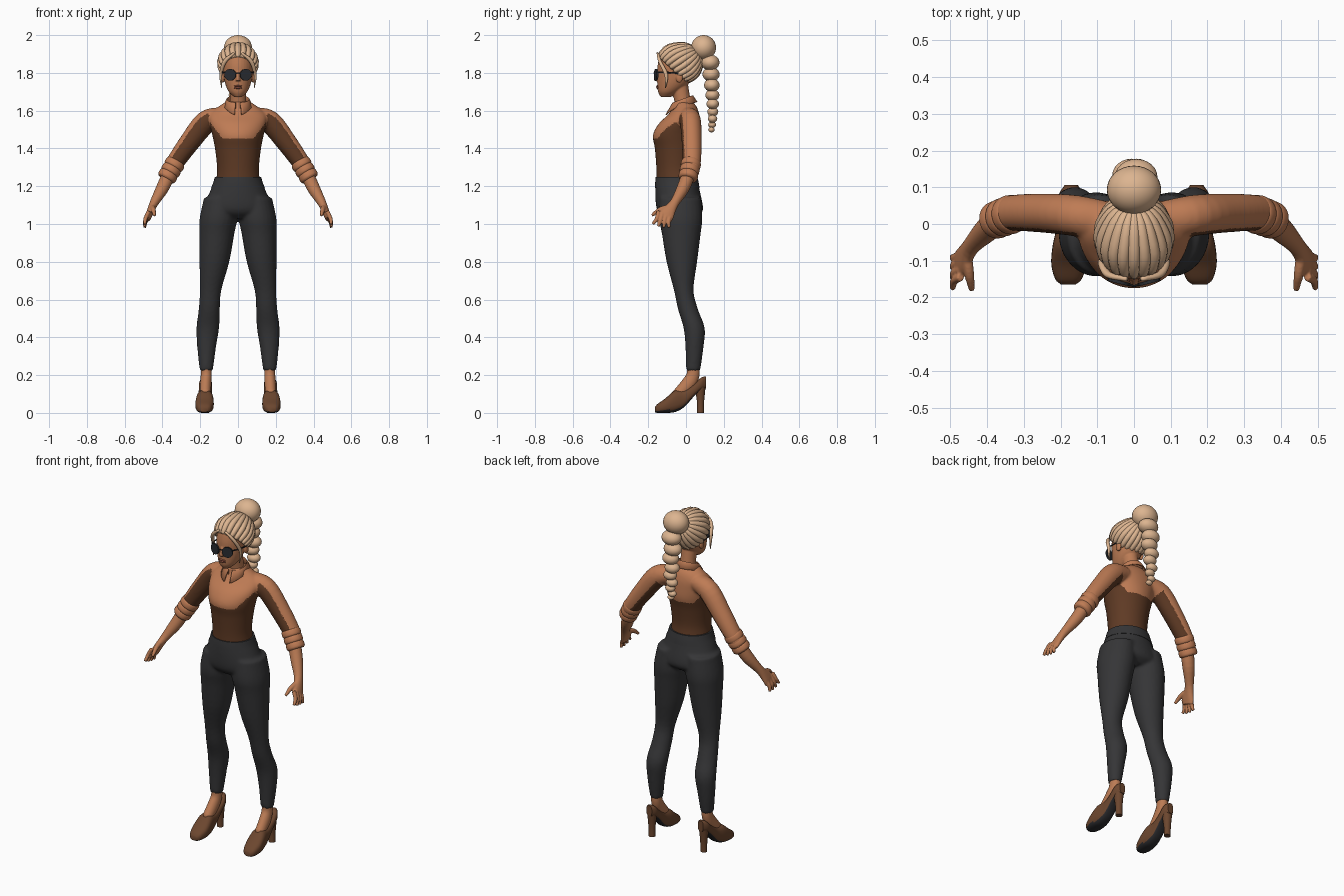
import bpy, bmesh, math
from mathutils import Vector, Matrix

cube = bpy.data.objects.get("Cube")
if cube:
    bpy.data.objects.remove(cube)

X, Y, Z = Vector((1, 0, 0)), Vector((0, 1, 0)), Vector((0, 0, 1))
SIDES = (1, -1)


def material(name, r, g, b):
    m = bpy.data.materials.new(name)
    m.use_nodes = True
    m.diffuse_color = (r, g, b, 1)
    node = next(n for n in m.node_tree.nodes if n.type == 'BSDF_PRINCIPLED')
    node.inputs["Base Color"].default_value = (r, g, b, 1)
    node.inputs["Roughness"].default_value = 0.8
    return m


skin = material("skin", .5, .2, .09)
shirt_light = material("shirt_tan", .52, .2, .09)
shirt_dark = material("shirt_brown", .115, .043, .018)
trouser = material("trouser_charcoal", .036, .036, .038)
leather = material("shoe_leather", .15, .062, .028)
sole = material("sole_black", .025, .025, .028)
blonde = material("hair_blonde", .72, .46, .28)
dark_glass = material("glasses_black", .022, .025, .03)
lip = material("lip", .33, .1, .06)


def smooth_path(points, steps):
    """Catmull-Rom interpolation through points of any dimension."""
    p = [Vector(q) for q in points]
    p = [p[0] * 2 - p[1]] + p + [p[-1] * 2 - p[-2]]
    out = []
    for a, b, c, d in zip(p, p[1:], p[2:], p[3:]):
        for i in range(steps):
            t = i / steps
            out.append((b * 2 + (c - a) * t + (a * 2 - b * 5 + c * 4 - d) * t ** 2
                        + (b * 3 - a - c * 3 + d) * t ** 3) / 2)
    return out + [p[-2]]


def loft(bm, points, side=X, normal=None, n=24, steps=4, power=1, flip=1):
    """Closed tube through (x, y, z, radius_u, radius_v); flip=-1 mirrors in x."""
    path = smooth_path([(p[0] * flip, *p[1:]) for p in points], steps)
    rings = []
    for i, q in enumerate(path):
        t = normal or (path[min(i + 1, len(path) - 1)].xyz - path[max(i - 1, 0)].xyz).normalized()
        v = t.cross(side).normalized()
        u = v.cross(t)
        ring = []
        for k in range(n):
            a = math.tau * k / n
            c, s = math.cos(a), math.sin(a)
            c, s = (math.copysign(abs(w) ** power, w) for w in (c, s))
            co = q.xyz + u * c * max(q[3], .001) + v * s * max(q[4], .001)
            co.z = max(co.z, 0)
            ring.append(bm.verts.new(co))
        rings.append(ring)
    for r, w in zip(rings, rings[1:]):
        for k in range(n):
            bm.faces.new((r[k], r[k - 1], w[k - 1], w[k]))
    bm.faces.new(rings[0])
    bm.faces.new(rings[-1][::-1])


def ball(bm, centre, radii, seg=24):
    bmesh.ops.create_uvsphere(bm, u_segments=seg, v_segments=seg // 2, radius=1,
                              matrix=Matrix.Translation(centre) @ Matrix.Diagonal((*radii, 1)))


def build(name, bm, mats, voxel=0, relax=4, rule=None, sharp=False):
    """Make an object; voxel fuses overlapping shells; rule picks the material per face."""
    bmesh.ops.recalc_face_normals(bm, faces=bm.faces)
    me = bpy.data.meshes.new(name)
    bm.to_mesh(me)
    bm.free()
    ob = bpy.data.objects.new(name, me)
    bpy.context.collection.objects.link(ob)
    if voxel:
        rm = ob.modifiers.new("fuse", 'REMESH')
        rm.mode, rm.voxel_size = 'VOXEL', voxel
        sm = ob.modifiers.new("relax", 'SMOOTH')
        sm.factor, sm.iterations = .5, relax
        dg = bpy.context.evaluated_depsgraph_get()
        ob.data = bpy.data.meshes.new_from_object(ob.evaluated_get(dg), depsgraph=dg)
        ob.modifiers.clear()
        ob.data.name = name
    ob.data.materials.clear()
    for m in mats:
        ob.data.materials.append(m)
    for f in ob.data.polygons:
        f.use_smooth = True
        f.material_index = rule(f.center, f.normal) if rule else 0
    if sharp:
        bpy.ops.object.select_all(action='DESELECT')
        ob.select_set(True)
        bpy.context.view_layer.objects.active = ob
        bpy.ops.object.shade_smooth_by_angle(angle=math.radians(40))
    return ob


# Trousers: hips and both legs fused
bm = bmesh.new()
loft(bm, [(0, -.05, 1.25, .118, .108), (0, -.045, 1.18, .145, .117), (0, -.035, 1.1, .178, .124),
          (0, -.03, 1.06, .175, .115), (0, -.03, 1.03, .1, .08)], normal=Z, n=40)
for s in SIDES:
    loft(bm, [(.09, -.03, 1.14, .09, .11), (.103, -.028, 1.03, .1, .115), (.112, -.025, .95, .093, .103),
              (.125, -.022, .8, .079, .081), (.145, -.012, .65, .057, .052), (.152, .01, .55, .056, .053),
              (.16, .043, .45, .06, .056), (.166, .045, .35, .05, .048), (.168, .038, .225, .035, .038)],
         normal=Z, flip=s)
build("trousers", bm, [trouser], .009)

bm = bmesh.new()
loft(bm, [(0, -.05, 1.25, .122, .11), (0, -.048, 1.22, .131, .115), (0, -.046, 1.19, .143, .118)],
     normal=Z, n=48)
build("waistband", bm, [trouser], sharp=True)


# Shirt: torso and sleeves fused, brown below the chest and under the arms
def shirt_rule(c, n):
    ax, s = abs(c.x), math.copysign(1, c.x)
    if ax < .15:
        return int(c.z < 1.45 + max(0, ax - .08) * 1.3)
    return int(n.dot(Vector((.62 * s, .5, .6))) < .1)


bm = bmesh.new()
loft(bm, [(0, -.05, 1.23, .115, .105), (0, -.055, 1.3, .111, .102), (0, -.053, 1.4, .122, .112),
          (0, -.05, 1.47, .136, .125), (0, -.035, 1.53, .15, .11), (0, -.012, 1.58, .15, .082),
          (0, -.005, 1.62, .105, .062), (0, -.015, 1.65, .06, .048)], normal=Z, n=48)
for s in SIDES:
    loft(bm, [(.09, .01, 1.57, .055, .05), (.17, .024, 1.54, .056, .06), (.255, .03, 1.435, .053, .055),
              (.33, .03, 1.33, .049, .048), (.37, .02, 1.265, .044, .043)], side=Y, flip=s)
build("shirt", bm, [shirt_light, shirt_dark], .007, 6, shirt_rule)

# Rolled cuffs
for s, tag in zip(SIDES, ("left", "right")):
    bm = bmesh.new()
    a, b = Vector((.325, .03, 1.335)), Vector((.378, .01, 1.245))
    for i in range(3):
        c, d = a.lerp(b, i / 3), a.lerp(b, (i + 1.25) / 3)
        r = .052 - .001 * i
        loft(bm, [(*c, r - .008, r - .008), (*c.lerp(d, .25), r, r), (*c.lerp(d, .75), r + .001, r + .001),
                  (*d, r - .006, r - .006)], side=Y, flip=s)
    build(tag + "_cuff", bm, [shirt_light])

# Folded shirt collar
bm = bmesh.new()
rows, count = [], 40
for i in range(count + 1):
    a = -math.pi / 2 + .2 + (math.tau - .4) * i / count
    c, sn = math.cos(a), math.sin(a)
    f = (1 - sn) / 2
    top = 1.682 - .04 * f
    low = .078 + .015 * f ** 6
    rows.append([bm.verts.new(p) for p in (
        (.054 * c, -.018 + .05 * sn, top - .04), (.06 * c, -.018 + .055 * sn, top),
        (low * c, -.018 + low * sn, top - .035 - .03 * f ** 8))])
for p, q in zip(rows, rows[1:]):
    for j in range(2):
        bm.faces.new((p[j], q[j], q[j + 1], p[j + 1]))
collar = build("collar", bm, [shirt_light], sharp=True)
collar.modifiers.new("thickness", 'SOLIDIFY').thickness = .006

# Forearms with hands
for s, tag in zip(SIDES, ("left", "right")):
    bm = bmesh.new()
    loft(bm, [(.36, .018, 1.275, .036, .036), (.40, -.015, 1.19, .034, .034), (.445, -.062, 1.11, .025, .023),
              (.468, -.1, 1.055, .04, .018), (.478, -.112, 1.025, .039, .014)], side=Y, flip=s)
    for i in range(4):
        y = -.082 - .021 * i
        z = 1.03 + .006 * i
        loft(bm, [(.472, y, z + .02, .011, .011), (.49, y - .01, z - .02, .011, .011),
                  (.494, y - .007 - .008 * i, z - .058 + abs(i - 1.5) * .006, .008, .008)],
             side=Y, n=12, flip=s)
    loft(bm, [(.455, -.09, 1.09, .015, .015), (.448, -.14, 1.075, .013, .013), (.442, -.18, 1.045, .008, .008)],
         n=12, flip=s)
    build(tag + "_forearm_and_hand", bm, [skin], .004, 2)

# Feet and heeled shoes
shoe = [(-.165, .004, .03, .02), (-.15, 0, .048, .036), (-.11, 0, .076, .048), (-.06, .004, .118, .046),
        (-.01, .03, .122, .037), (.04, .085, .15, .035), (.08, .12, .187, .033), (.106, .13, .192, .018)]
for s, tag in zip(SIDES, ("left", "right")):
    bm = bmesh.new()
    loft(bm, [(.168, .038, .26, .028, .032), (.168, .037, .2, .029, .034), (.171, .01, .15, .03, .038),
              (.174, -.05, .09, .028, .03)], flip=s)
    build(tag + "_foot", bm, [skin])
    bm = bmesh.new()
    loft(bm, [(.174 - y * .03, y, (lo + hi) / 2, w, (hi - lo) / 2) for y, lo, hi, w in shoe],
         normal=Y, power=.75, flip=s)
    build(tag + "_shoe", bm, [leather, sole], sharp=True,
          rule=lambda c, n: int(n.z < -.55 and c.y < .07))
    bm = bmesh.new()
    loft(bm, [(.172, .077, 0, .019, .018), (.172, .077, .06, .02, .019), (.172, .074, .15, .029, .031)],
         normal=Z, flip=s)
    build(tag + "_heel", bm, [leather], sharp=True)

# Head, neck, nose and ears fused
bm = bmesh.new()
loft(bm, [(0, -.108, 1.672, .02, .026), (0, -.092, 1.7, .049, .056), (0, -.07, 1.74, .067, .082),
          (0, -.055, 1.79, .077, .097), (0, -.045, 1.85, .082, .104), (0, -.04, 1.91, .07, .09),
          (0, -.04, 1.94, .035, .05)], normal=Z, n=32)
loft(bm, [(0, -.01, 1.6, .05, .046), (0, -.02, 1.66, .043, .043), (0, -.035, 1.74, .043, .045)], n=24)
loft(bm, [(0, -.148, 1.805, .007, .008), (0, -.156, 1.775, .01, .012), (0, -.158, 1.757, .013, .011)], n=16)
for s in SIDES:
    ball(bm, (.08 * s, -.035, 1.775), (.01, .018, .028))
build("head", bm, [skin], .004, 3)

bm = bmesh.new()
for z, r in ((1.73, .005), (1.721, .006)):
    ball(bm, (0, -.15, z), (.022, .008, r), 16)
build("lips", bm, [lip])

# Sunglasses: round lenses, bridge and temples
bm = bmesh.new()
for s in SIDES:
    turn = Matrix.Rotation(.25 * s, 4, 'Z') @ Matrix.Rotation(math.pi / 2, 4, 'X')
    bmesh.ops.create_cone(bm, cap_ends=True, segments=28, radius1=.031, radius2=.031, depth=.009,
                          matrix=Matrix.Translation((.041 * s, -.158, 1.79)) @ turn)
    loft(bm, [(.068, -.15, 1.803, .003, .004), (.085, -.11, 1.803, .003, .004), (.088, -.04, 1.798, .003, .004)],
         n=8, flip=s)
loft(bm, [(-.015, -.164, 1.797, .003, .003), (0, -.169, 1.8, .003, .003), (.015, -.164, 1.797, .003, .003)],
     side=Z, n=8)
build("sunglasses", bm, [dark_glass], sharp=True)

# Hair cap: a sphere cut along the hairline, with combed-back locks over it
centre, size = Vector((0, -.035, 1.85)), Vector((.098, .116, .104))
face_dir, cut = Vector((0, -.72, -.69)).normalized(), .45
bm = bmesh.new()
bmesh.ops.create_uvsphere(bm, u_segments=40, v_segments=24, radius=1)
bmesh.ops.bisect_plane(bm, geom=bm.verts[:] + bm.edges[:] + bm.faces[:], plane_co=face_dir * cut,
                       plane_no=face_dir, clear_outer=True)
for v in bm.verts:
    v.co = centre + v.co * size
cap = build("hair_cap", bm, [blonde])
cap.modifiers.new("thickness", 'SOLIDIFY').thickness = .012

bm = bmesh.new()
gather, across = Vector((0, .8, .6)), face_dir.cross(X)
locks = 22
for k in range(locks):
    a = math.tau * (k + .5) / locks
    start = face_dir * cut + (X * math.cos(a) + across * math.sin(a)) * math.sqrt(1 - cut * cut)
    pts = []
    for i in range(6):
        t = i / 5
        d = start.lerp(gather, t).normalized() * .965
        r = .006 + .011 * math.sin(math.pi * (.15 + .75 * t))
        pts.append((*(centre + d * size), r, r))
    loft(bm, pts, n=10, steps=3)
for s in SIDES:
    loft(bm, [(.02, -.15, 1.905, .006, .006), (.07, -.138, 1.86, .011, .009), (.091, -.105, 1.79, .008, .01),
              (.086, -.108, 1.72, .002, .002)], n=10, flip=s)
build("hair_locks", bm, [blonde])

# High bun and braided ponytail
bm = bmesh.new()
ball(bm, (0, .093, 1.934), (.074, .066, .066), 32)
ball(bm, (0, .055, 1.9), (.05, .04, .04))
build("bun", bm, [blonde])
bm = bmesh.new()
z, lobes = 1.855, 9
for i in range(lobes):
    r = .058 - .0048 * i
    ball(bm, (.006 * (-1) ** i, .128 + .014 * math.sin(i / 3), z), (r, r * .85, r * .72))
    z -= r * 1.08
loft(bm, [(0, .135, 1.6, .02, .02), (0, .138, 1.53, .013, .013), (0, .132, 1.49, .003, .003)], n=12)
build("braid", bm, [blonde])
